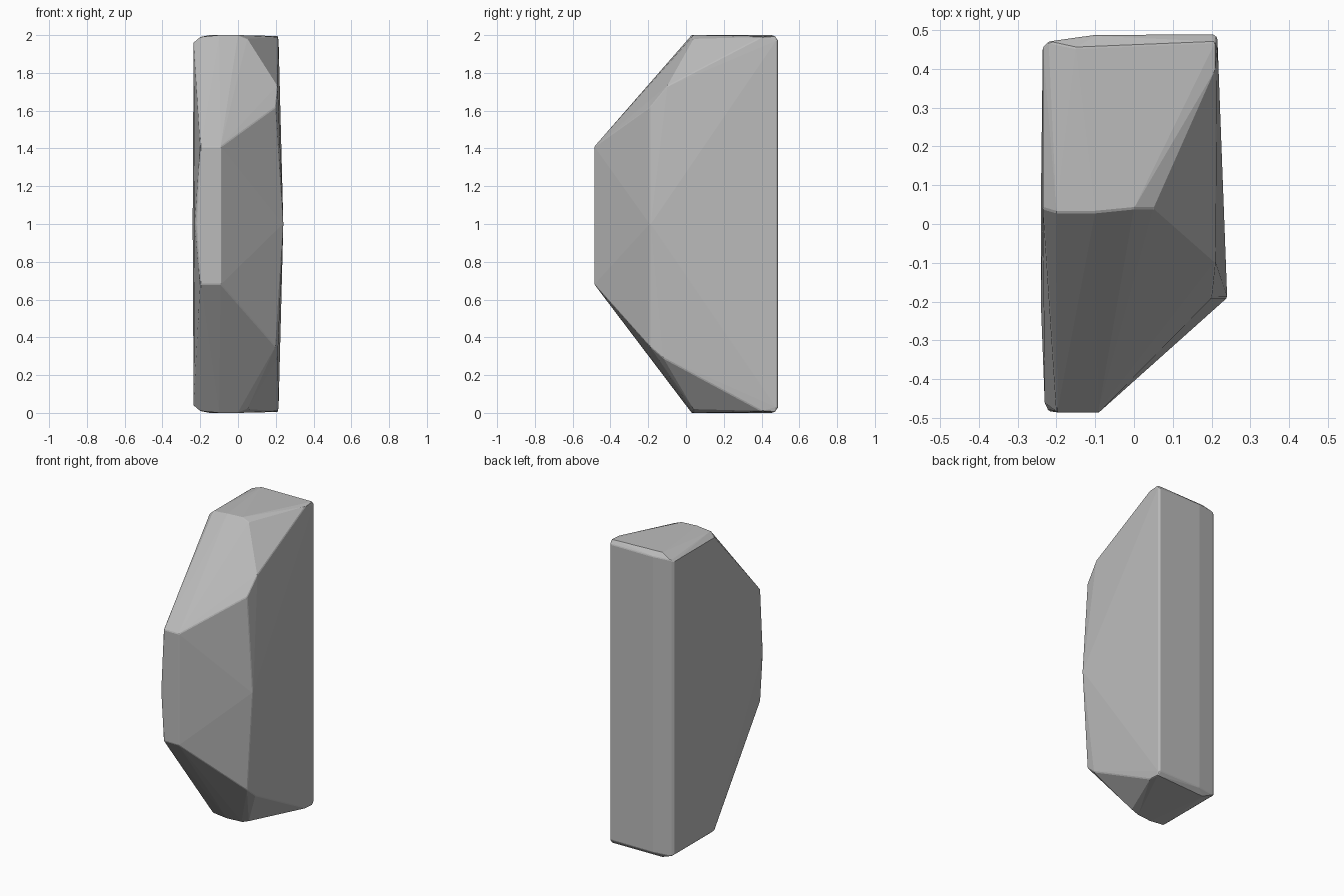
import bpy, bmesh

cube = bpy.data.objects.get("Cube")
if cube:
    bpy.data.objects.remove(cube, do_unlink=True)

# Plain grey stone
stone = bpy.data.materials.new("stone_grey")
stone.use_nodes = True
grey = (0.5, 0.5, 0.5, 1)
stone.diffuse_color = grey
stone.node_tree.nodes["Principled BSDF"].inputs["Base Color"].default_value = grey


def mirrored(points):
    """Repeat the corners of the top end on the bottom end."""
    return points + [(x, y, 2 - z) for x, y, z in points]


# Flat end cap, with its softened rim
cap = mirrored([
    (-0.20, 0.03, 1.99), (-0.10, 0.03, 2), (0, 0.04, 2), (0.05, 0.04, 1.98),
    (0.21, 0.40, 1.99), (0.21, 0.47, 1.995), (-0.15, 0.455, 2),
])
# Upright back, rounded at its corners
back = mirrored([
    (0.215, 0.48, 1.97), (0.205, 0.488, 1.97), (-0.10, 0.487, 1.97),
    (-0.22, 0.47, 1.97), (-0.235, 0.455, 1.96),
])
# Nearly flat wide side
side = mirrored([(-0.235, 0.04, 1.96)]) + [
    (-0.24, 0.04, 1), (-0.24, -0.2, 1), (-0.23, -0.46, 1),
]
# Narrow front facet
front = [(x, -0.485, z) for x in (-0.2, -0.09) for z in (0.68, 1.41)]
front += [(-0.22, -0.482, 1)]
# Angled ridge on the opposite side
ridge = [(0.24, -0.19, 1), (0.21, -0.1, 1.73), (0.2, -0.19, 1.62),
         (0.2, -0.19, 0.35), (0.21, -0.12, 0.29)]

# Wrap all corners in one faceted skin
bm = bmesh.new()
for point in cap + back + side + front + ridge:
    bm.verts.new(point)
hull = bmesh.ops.convex_hull(bm, input=bm.verts)
loose = [v for v in bm.verts if not v.link_faces]
bmesh.ops.delete(bm, geom=loose, context="VERTS")
bmesh.ops.recalc_face_normals(bm, faces=bm.faces)
mesh = bpy.data.meshes.new("faceted_stone")
bm.to_mesh(mesh)
bm.free()
mesh.materials.append(stone)
rock = bpy.data.objects.new("faceted_stone", mesh)
bpy.context.collection.objects.link(rock)

# Slightly worn edges
wear = rock.modifiers.new("worn_edges", "BEVEL")
wear.width = 0.004
wear.segments = 1
wear.limit_method = "ANGLE"
wear.angle_limit = 0.6
